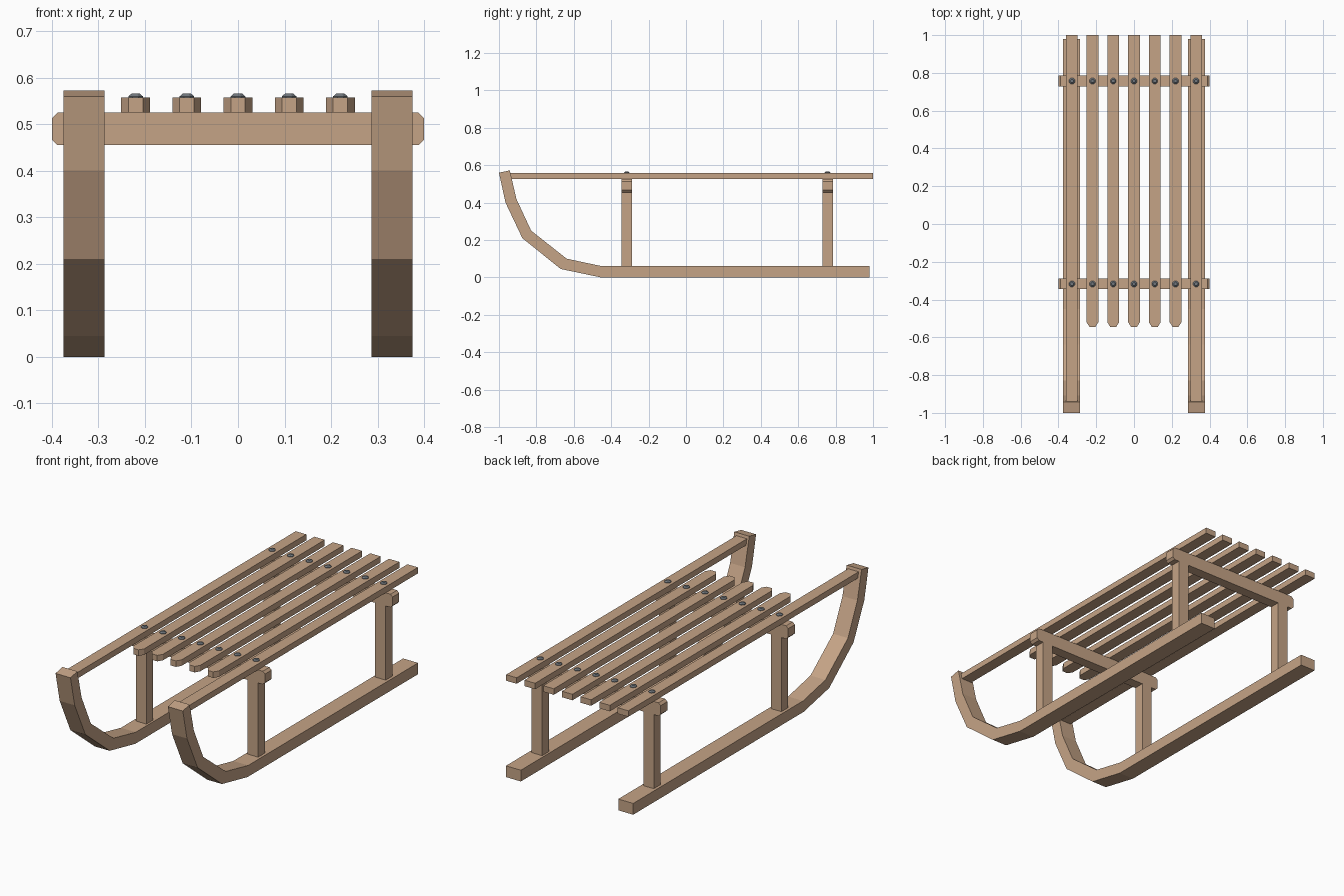
import bpy, bmesh, math
from mathutils import Vector

if "Cube" in bpy.data.objects:
    bpy.data.objects.remove(bpy.data.objects["Cube"])


def material(name, rgb):
    m = bpy.data.materials.new(name)
    m.diffuse_color = (*rgb, 1)
    m.use_nodes = True
    m.node_tree.nodes["Principled BSDF"].inputs["Base Color"].default_value = m.diffuse_color
    return m


WOOD = material("light wood", (0.56, 0.37, 0.24))
STEEL = material("grey steel", (0.17, 0.19, 0.21))


def prism(name, outline, offset, mat):
    """Extrude a flat outline of 3D points along offset."""
    bm = bmesh.new()
    face = bm.faces.new([bm.verts.new(p) for p in outline])
    top = bmesh.ops.extrude_face_region(bm, geom=[face])
    verts = [v for v in top["geom"] if isinstance(v, bmesh.types.BMVert)]
    bmesh.ops.translate(bm, verts=verts, vec=Vector(offset))
    bmesh.ops.recalc_face_normals(bm, faces=bm.faces[:])
    me = bpy.data.meshes.new(name)
    bm.to_mesh(me)
    bm.free()
    me.materials.append(mat)
    ob = bpy.data.objects.new(name, me)
    bpy.context.collection.objects.link(ob)
    return ob


def dome(name, x, y, z, r=0.017, h=0.009, n=8):
    """Low bolt head: two stacked rings."""
    bm = bmesh.new()
    rings = [[bm.verts.new((x + rr * math.cos(math.tau * (i + .5) / n),
                            y + rr * math.sin(math.tau * (i + .5) / n), zz)) for i in range(n)]
             for rr, zz in ((r, z - 0.004), (r, z + h * 0.3), (r * 0.55, z + h))]
    for a, b in zip(rings, rings[1:]):
        for i in range(n):
            j = (i + 1) % n
            bm.faces.new((a[i], a[j], b[j], b[i]))
    bm.faces.new(rings[-1])
    bm.faces.new(rings[0][::-1])
    me = bpy.data.meshes.new(name)
    bm.to_mesh(me)
    bm.free()
    me.materials.append(STEEL)
    bpy.context.collection.objects.link(bpy.data.objects.new(name, me))


BEAM_Y = (-0.317, 0.757)
BEAM_D = 0.056
SIDE_X = 0.329
SLAT_W = 0.062
Z_BEAM, Z_SLAT, Z_TOP = 0.455, 0.525, 0.557

# Curved runners: outer line then inner line of the profile
runner = [(0.98, 0), (-0.455, 0), (-0.67, 0.045), (-0.875, 0.21), (-0.965, 0.40), (-1.0, 0.56),
          (-0.942, 0.572), (-0.907, 0.42), (-0.828, 0.25), (-0.638, 0.10), (-0.45, 0.06), (0.98, 0.06)]
for side, s in (("left", -1), ("right", 1)):
    prism(f"{side}_runner", [(s * 0.287, y, z) for y, z in runner], (s * 0.088, 0, 0), WOOD)

    # Posts between runner and crossbeam
    for y, end in zip(BEAM_Y, ("front", "rear")):
        a, b = SIDE_X - SLAT_W / 2, SIDE_X + SLAT_W / 2
        y0, y1 = y - BEAM_D / 2, y + BEAM_D / 2
        prism(f"{side}_{end}_post", [(s * a, y0, 0.06), (s * b, y0, 0.06), (s * b, y1, 0.06), (s * a, y1, 0.06)],
              (0, 0, Z_BEAM - 0.06), WOOD)

# Crossbeams with chamfered ends
c = 0.012
beam = [(-0.4 + c, Z_BEAM), (0.4 - c, Z_BEAM), (0.4, Z_BEAM + c), (0.4, Z_SLAT - c),
        (0.4 - c, Z_SLAT), (-0.4 + c, Z_SLAT), (-0.4, Z_SLAT - c), (-0.4, Z_BEAM + c)]
for y, end in zip(BEAM_Y, ("front", "rear")):
    prism(f"{end}_crossbeam", [(x, y - BEAM_D / 2, z) for x, z in beam], (0, BEAM_D, 0), WOOD)

# Seat slats: long square outer ones, short inner ones with clipped front corners
h = SLAT_W / 2
for i, x in enumerate((-SIDE_X, -0.22, -0.11, 0, 0.11, 0.22, SIDE_X)):
    if abs(x) == SIDE_X:
        plan = [(-h, -0.945), (h, -0.945), (h, 1), (-h, 1)]
    else:
        plan = [(-h, -0.52), (-h / 2, -0.545), (h / 2, -0.545), (h, -0.52), (h, 1), (-h, 1)]
    prism(f"seat_slat_{i + 1}", [(x + px, py, Z_SLAT) for px, py in plan], (0, 0, Z_TOP - Z_SLAT), WOOD)
    # Bolt heads where slats cross the beams
    for y, end in zip(BEAM_Y, ("front", "rear")):
        dome(f"{end}_bolt_{i + 1}", x, y, Z_TOP)
